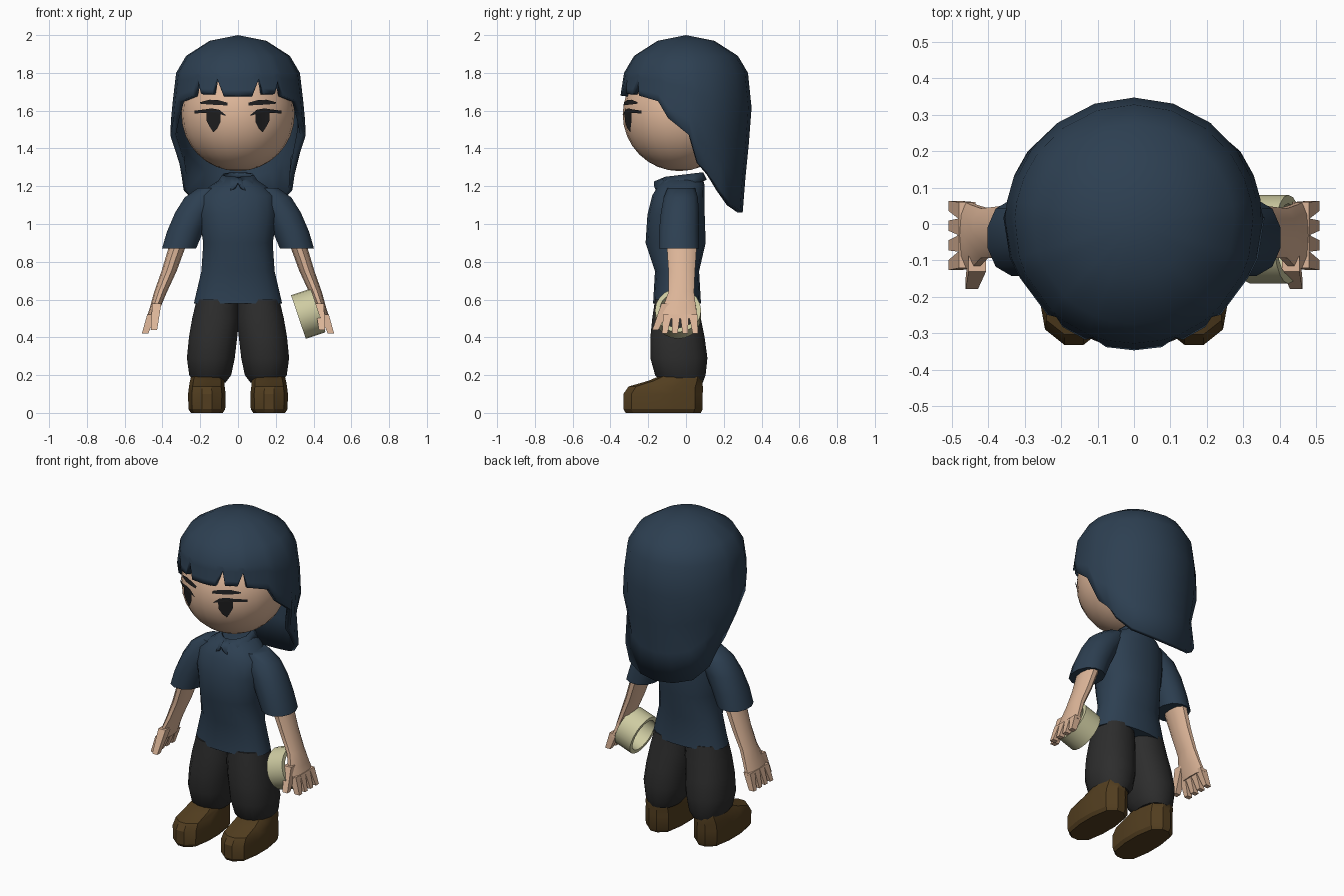
import bpy, bmesh
from math import sin, cos, pi, radians, sqrt
from mathutils import Vector

if "Cube" in bpy.data.objects:
    bpy.data.objects.remove(bpy.data.objects["Cube"])


def material(name, rgb):
    m = bpy.data.materials.new(name)
    m.use_nodes = True
    m.diffuse_color = (*rgb, 1)
    b = m.node_tree.nodes["Principled BSDF"]
    b.inputs["Base Color"].default_value = (*rgb, 1)
    b.inputs["Roughness"].default_value = 0.8
    return m


navy = material("dark blue", (0.026, 0.05, 0.083))
skin = material("skin", (0.73, 0.47, 0.32))
charcoal = material("charcoal", (0.026, 0.026, 0.026))
brown = material("brown", (0.085, 0.048, 0.014))
cream = material("cream", (0.62, 0.6, 0.36))
black = material("eye black", (0.013, 0.013, 0.014))


def finish(bm, name, mat, angle=40):
    mesh = bpy.data.meshes.new(name)
    bm.to_mesh(mesh)
    bm.free()
    ob = bpy.data.objects.new(name, mesh)
    bpy.context.collection.objects.link(ob)
    mesh.materials.append(mat)
    bpy.ops.object.select_all(action="DESELECT")
    ob.select_set(True)
    bpy.context.view_layer.objects.active = ob
    bpy.ops.object.shade_smooth_by_angle(angle=radians(angle))
    return ob


def shell(name, rows, mat, thick=0, caps=False, angle=40):
    """Surface through closed rows of points, top row first."""
    bm = bmesh.new()
    grid = [[bm.verts.new(p) for p in row] for row in rows]
    n = len(grid[0])
    for a, b in zip(grid, grid[1:]):
        for j in range(n):
            k = (j + 1) % n
            bm.faces.new((a[j], b[j], b[k], a[k]))
    if caps:
        bm.faces.new(grid[0])
        bm.faces.new(grid[-1])
        bmesh.ops.recalc_face_normals(bm, faces=bm.faces)
    else:
        bmesh.ops.remove_doubles(bm, verts=bm.verts, dist=0.0005)
    ob = finish(bm, name, mat, angle)
    if thick:
        mod = ob.modifiers.new("thickness", "SOLIDIFY")
        mod.thickness = thick
        mod.offset = -1
    return ob


def loft(name, rings, mat, n=14, power=2.3, side=1, angle=40):
    """Rings of (z, centre x, radius x, back y, front y)."""
    rows = []
    for z, cx, rx, back, front in sorted(rings, reverse=True):
        row = []
        for j in range(n):
            t = 2 * pi * (j + 0.5) / n
            s, c = sin(t), cos(t)
            k = (abs(s) ** power + abs(c) ** power) ** (-1 / power)
            y = (front + back) / 2 - c * k * (back - front) / 2
            row.append((side * (cx + rx * s * k), y, z))
        rows.append(row)
    return shell(name, rows, mat, caps=True, angle=angle)


def lerp(table, x):
    for (a, u), (b, v) in zip(table, table[1:]):
        if x <= b:
            return u + (v - u) * max(0, x - a) / (b - a)
    return table[-1][1]


# head
centre, radius = Vector((0, -0.035, 1.58)), 0.3
bm = bmesh.new()
bmesh.ops.create_uvsphere(bm, u_segments=24, v_segments=16, radius=radius)
bmesh.ops.translate(bm, verts=bm.verts, vec=centre)
finish(bm, "head", skin)


# painted face, laid on the head as thin strips of (x, low z, high z)
def face_plate(name, strip, side):
    bm = bmesh.new()
    pairs = []
    for x, lo, hi in strip:
        pair = []
        for z in (lo, hi):
            dz = z - centre.z
            y = centre.y - sqrt((radius + 0.005) ** 2 - x * x - dz * dz)
            pair.append(bm.verts.new((side * x, y, z)))
        pairs.append(pair)
    for a, b in zip(pairs, pairs[1:]):
        quad = (a[0], b[0], b[1], a[1])
        bm.faces.new(quad if side > 0 else quad[::-1])
    finish(bm, name, black)


iris = [(0.092, 0.54, 0.59), (0.11, 0.505, 0.6), (0.13, 0.485, 0.605),
        (0.15, 0.515, 0.6), (0.168, 0.55, 0.59)]
lash = [(0.065, 0.572, 0.577), (0.1, 0.583, 0.605), (0.14, 0.59, 0.612),
        (0.18, 0.588, 0.606), (0.23, 0.585, 0.6)]
brow = [(0.055, 0.627, 0.642), (0.1, 0.63, 0.655), (0.15, 0.632, 0.658),
        (0.2, 0.637, 0.645)]

# hair: rounded cap whose lower edge makes the fringe, sides and long back
edge = [(0, 1.68), (13, 1.68), (20, 1.775), (23, 1.69), (35, 1.69), (40, 1.765),
        (44, 1.68), (65, 1.65), (74, 1.56), (93, 1.47), (101, 1.32), (113, 1.26),
        (126, 1.18), (143, 1.1), (162, 1.07), (180, 1.06)]
cap = [(1.66, 0.345), (1.8, 0.328), (1.89, 0.275), (1.97, 0.15), (2, 0)]
width = [(1.06, 0.36), (1.17, 0.36), (1.3, 0.31), (1.48, 0.362)] + cap
depth = [(1.06, 0.3), (1.25, 0.315), (1.5, 0.34), (1.66, 0.35)] + cap[1:]
columns = edge + [(360 - a, z) for a, z in edge[-2:0:-1]]


def hair_point(a, z):
    t = radians(a)
    return (sin(t) * lerp(width, z), -cos(t) * lerp(depth, z), z)


rows = [[hair_point(a, z) for a, _ in columns] for z in (2, 1.97, 1.89, 1.8)]
for f in (0.25, 0.5, 0.75, 1):
    rows.append([hair_point(a, 1.8 + (z - 1.8) * f) for a, z in columns])
shell("hair", rows, navy, thick=0.03, angle=45)

# collar with two front points
tips = [(0, 1.225), (8, 1.2), (28, 1.16), (48, 1.2), (80, 1.2), (120, 1.215),
        (150, 1.23), (180, 1.235)]
tips += [(360 - a, z) for a, z in tips[-2:0:-1]]
top, low = [], []
for a, z in tips:
    s, c = sin(radians(a)), cos(radians(a))
    top.append((0.085 * s, -0.01 - 0.1 * c, 1.262 - 0.012 * c))
    low.append((0.125 * s, -0.03 - 0.14 * c, z))
shell("collar", [top, low], navy, thick=0.012, angle=25)

# shirt body
loft("shirt", [(0.58, 0, 0.235, 0.08, -0.175), (0.75, 0, 0.195, 0.07, -0.165),
               (0.9, 0, 0.185, 0.105, -0.215), (1.05, 0, 0.21, 0.1, -0.205),
               (1.15, 0, 0.205, 0.1, -0.18), (1.2, 0, 0.15, 0.1, -0.15),
               (1.24, 0, 0.09, 0.09, -0.11)], navy, n=20)


def tapered_bar(name, start, end, w0, w1, mat):
    """Four-sided bar between two points, half widths (x, y)."""
    rows = []
    for p, (wx, wy) in ((start, w0), (end, w1)):
        rows.append([(p[0] + i * wx, p[1] + j * wy, p[2])
                     for i, j in ((-1, -1), (1, -1), (1, 1), (-1, 1))])
    return shell(name, rows, mat, caps=True, angle=20)


for side, word in ((1, "left"), (-1, "right")):
    face_plate(word + "_iris", [(x, 1 + a, 1 + b) for x, a, b in iris], side)
    face_plate(word + "_lash", [(x, 1 + a, 1 + b) for x, a, b in lash], side)
    face_plate(word + "_brow", [(x, 1 + a, 1 + b) for x, a, b in brow], side)

    # sleeve and arm
    loft(word + "_sleeve", [(0.87, 0.312, 0.092, 0.07, -0.145),
                            (0.96, 0.28, 0.098, 0.07, -0.145),
                            (1.06, 0.235, 0.1, 0.07, -0.135),
                            (1.14, 0.18, 0.105, 0.065, -0.12),
                            (1.19, 0.13, 0.085, 0.05, -0.1)],
         navy, n=12, side=side)
    loft(word + "_arm", [(0.9, 0.315, 0.045, 0.06, -0.105),
                         (0.75, 0.365, 0.04, 0.05, -0.095),
                         (0.64, 0.41, 0.034, 0.045, -0.095),
                         (0.56, 0.438, 0.028, 0.055, -0.125),
                         (0.5, 0.46, 0.025, 0.065, -0.125)],
         skin, n=10, side=side)
    # fingers and thumb
    for i in range(4):
        y = -0.098 + 0.045 * i
        tapered_bar(f"{word}_finger_{i + 1}", (side * 0.458, y, 0.52),
                    (side * 0.492, y * 1.2 + 0.005, 0.42),
                    (0.023, 0.023), (0.017, 0.014), skin)
    tapered_bar(word + "_thumb", (side * 0.43, -0.1, 0.58),
                (side * 0.445, -0.162, 0.44), (0.024, 0.03), (0.017, 0.016), skin)

    # trouser leg and boot
    loft(word + "_trouser_leg", [(0.16, 0.15, 0.085, 0.09, -0.13),
                                 (0.2, 0.147, 0.112, 0.105, -0.165),
                                 (0.29, 0.144, 0.128, 0.115, -0.19),
                                 (0.4, 0.132, 0.129, 0.1, -0.19),
                                 (0.5, 0.118, 0.126, 0.08, -0.18),
                                 (0.6, 0.108, 0.112, 0.065, -0.165)],
         charcoal, n=16, side=side)
    loft(word + "_boot", [(0, 0.165, 0.085, 0.08, -0.32),
                          (0.02, 0.165, 0.098, 0.09, -0.333),
                          (0.1, 0.165, 0.1, 0.09, -0.333),
                          (0.14, 0.165, 0.095, 0.09, -0.305),
                          (0.17, 0.163, 0.092, 0.088, -0.2),
                          (0.195, 0.162, 0.085, 0.085, -0.14)],
         brown, n=12, power=3, side=side, angle=30)

# hollow ring held against the left palm
axis = Vector((0.945, 0, 0.32))
along = Vector((-0.32, 0, 0.945))
middle = Vector((0.372, -0.042, 0.525))
rows = []
for r, h in ((0.122, 0.055), (0.122, -0.055), (0.098, -0.055),
             (0.098, 0.055), (0.122, 0.055)):
    rows.append([middle + axis * h + along * (r * sin(2 * pi * j / 20))
                 + Vector((0, r * cos(2 * pi * j / 20), 0)) for j in range(20)])
ring = shell("hand_ring", rows, cream)
bm = bmesh.new()
bm.from_mesh(ring.data)
bmesh.ops.recalc_face_normals(bm, faces=bm.faces)
bm.to_mesh(ring.data)
bm.free()
